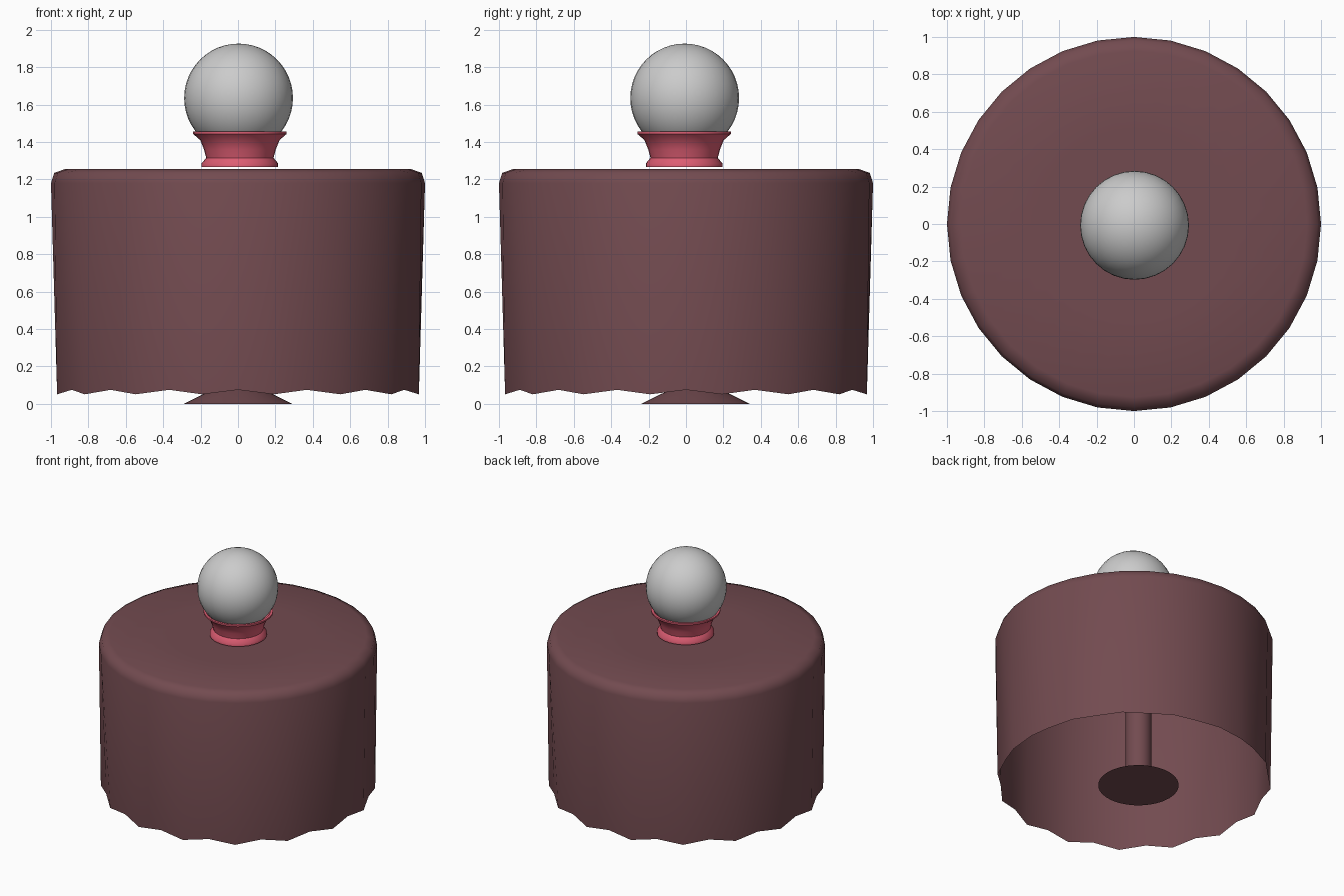
import bpy, bmesh
from math import sin, cos, pi, radians

if "Cube" in bpy.data.objects:
    bpy.data.objects.remove(bpy.data.objects["Cube"])


def material(name, rgb):
    m = bpy.data.materials.new(name)
    m.diffuse_color = (*rgb, 1)
    m.use_nodes = True
    m.node_tree.nodes["Principled BSDF"].inputs["Base Color"].default_value = m.diffuse_color
    return m


def finish(name, bm, mat=None, angle=40):
    bmesh.ops.remove_doubles(bm, verts=bm.verts, dist=1e-5)
    bmesh.ops.recalc_face_normals(bm, faces=bm.faces)
    me = bpy.data.meshes.new(name)
    bm.to_mesh(me)
    bm.free()
    ob = bpy.data.objects.new(name, me)
    bpy.context.collection.objects.link(ob)
    if mat:
        me.materials.append(mat)
    bpy.ops.object.select_all(action='DESELECT')
    ob.select_set(True)
    bpy.context.view_layer.objects.active = ob
    bpy.ops.object.shade_smooth_by_angle(angle=radians(angle))
    return ob


def lathe(name, profile, centre=(0, 0), n=32, mat=None, ripple=(0, 0), angle=40):
    """Revolve (radius, z) points; ripple shifts odd columns of the last ring."""
    bm = bmesh.new()
    rings = []
    for k, (r, z) in enumerate(profile):
        ring = []
        for i in range(n):
            a = 2 * pi * i / n
            odd = k == len(profile) - 1 and i % 2
            rr, zz = (r + ripple[0], z + ripple[1]) if odd else (r, z)
            ring.append(bm.verts.new((centre[0] + rr * cos(a), centre[1] + rr * sin(a), zz)))
        rings.append(ring)
    for a, b in zip(rings, rings[1:]):
        for i in range(n):
            j = (i + 1) % n
            bm.faces.new((a[i], a[j], b[j], b[i]))
    bmesh.ops.dissolve_degenerate(bm, dist=1e-5, edges=bm.edges)
    return finish(name, bm, mat, angle)


cloth_mat = material("dark_cloth", (0.17, 0.07, 0.08))
red_mat = material("red_stand", (0.72, 0.11, 0.17))

# Draped tablecloth with a scalloped, rippled hem, open underneath
lathe("tablecloth", [(0, 1.255), (0.5, 1.255), (0.925, 1.255), (0.982, 1.235),
                     (1.0, 1.18), (0.962, 0.075)],
      mat=cloth_mat, ripple=(0.024, -0.024), angle=60)

# Table pedestal: flared foot and column
lathe("table_pedestal", [(0, 0), (0.29, 0), (0.19, 0.05), (0.094, 0.09),
                         (0.094, 1.25)],
      centre=(0, 0.05), mat=cloth_mat)

# Flared cup holding the ball
lathe("ball_stand", [(0, 1.265), (0.205, 1.265), (0.205, 1.285), (0.18, 1.315),
                     (0.192, 1.36), (0.212, 1.41), (0.25, 1.443), (0.25, 1.455),
                     (0.232, 1.455), (0.2, 1.41), (0.12, 1.355), (0, 1.335)],
      centre=(0.01, -0.01), mat=red_mat)

# Ball
bm = bmesh.new()
bmesh.ops.create_uvsphere(bm, u_segments=32, v_segments=24, radius=0.291)
bmesh.ops.translate(bm, verts=bm.verts, vec=(0.003, -0.007, 1.635))
finish("ball", bm)
